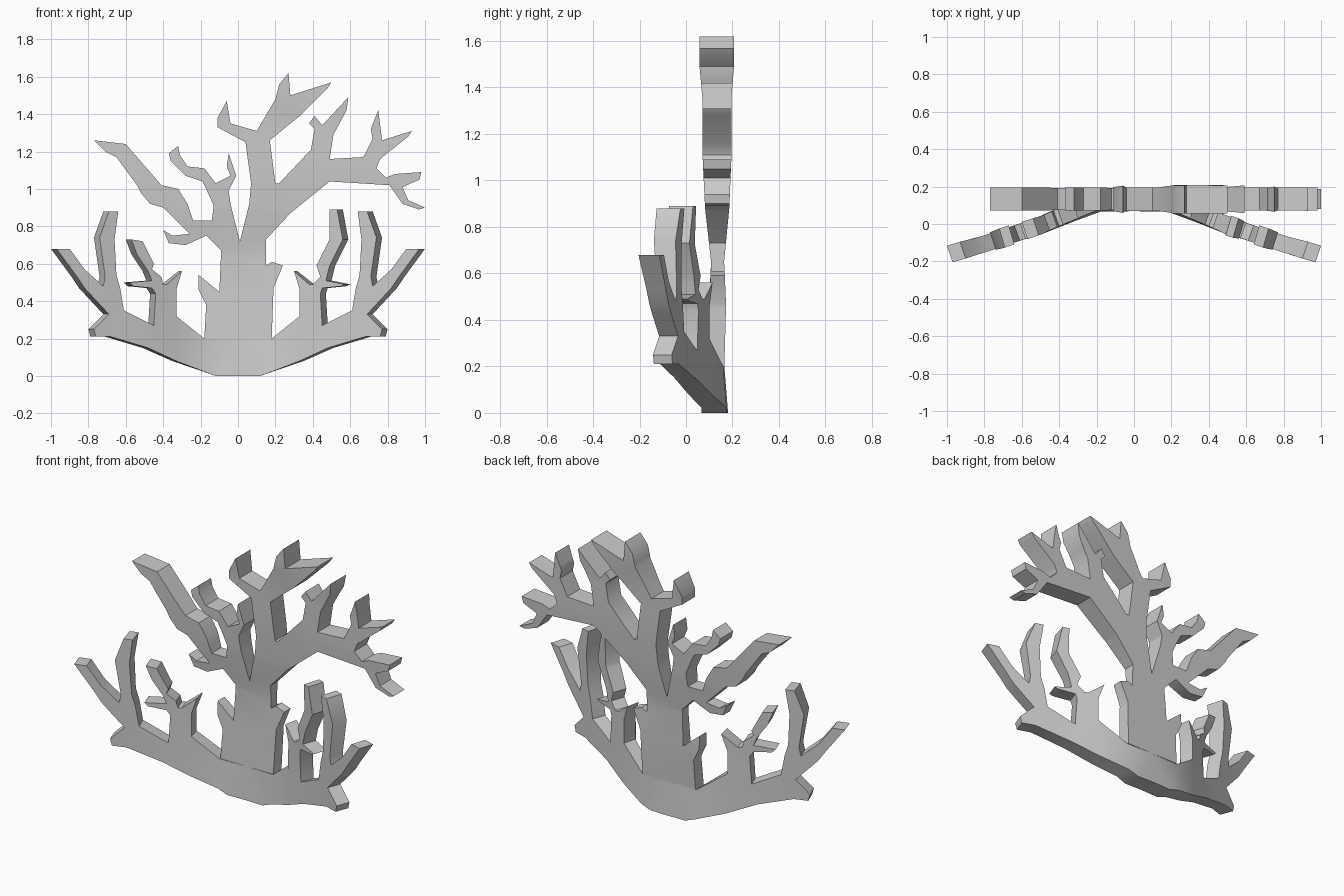
import bpy
import bmesh
from mathutils import Vector

if "Cube" in bpy.data.objects:
    bpy.data.objects.remove(bpy.data.objects["Cube"], do_unlink=True)

coral_grey = bpy.data.materials.new("coral_grey")
coral_grey.use_nodes = True
GREY = (0.6, 0.6, 0.6, 1)
coral_grey.diffuse_color = GREY
coral_grey.node_tree.nodes["Principled BSDF"].inputs["Base Color"].default_value = GREY


def ramp(table, value):
    """Piecewise linear interpolation through a short table of pairs."""
    for (a, low), (b, high) in zip(table, table[1:]):
        if value <= b:
            t = max(0, (value - a) / (b - a))
            return low + (high - low) * t
    return table[-1][1]


def mirrored(patch):
    return [(-x, z) for x, z in patch]


def build_slab(name, patches, cuts, place):
    """Weld flat outline patches (hundredths), cut them, then thicken them along a bent sheet."""
    bm = bmesh.new()
    for patch in patches:
        bm.faces.new([bm.verts.new((x / 100, 0, z / 100)) for x, z in patch])
    bmesh.ops.remove_doubles(bm, verts=bm.verts[:], dist=0.001)
    for point, normal in cuts:
        bmesh.ops.bisect_plane(bm, geom=bm.verts[:] + bm.edges[:] + bm.faces[:],
                               dist=0.0005, plane_co=point, plane_no=normal)
    bmesh.ops.recalc_face_normals(bm, faces=bm.faces[:])
    front = bm.verts[:]
    result = bmesh.ops.extrude_face_region(bm, geom=bm.faces[:], use_keep_orig=True)
    back = [item for item in result["geom"] if isinstance(item, bmesh.types.BMVert)]
    for verts, side in ((front, -1), (back, 1)):
        for vert in verts:
            vert.co = place(vert.co.x, vert.co.z, side)
    bmesh.ops.recalc_face_normals(bm, faces=bm.faces[:])
    mesh = bpy.data.meshes.new(name)
    bm.to_mesh(mesh)
    bm.free()
    mesh.materials.append(coral_grey)
    obj = bpy.data.objects.new(name, mesh)
    bpy.context.scene.collection.objects.link(obj)
    bpy.ops.object.select_all(action="DESELECT")
    obj.select_set(True)
    bpy.context.view_layer.objects.active = obj
    bpy.ops.object.shade_smooth_by_angle(angle=0.6)
    return obj


# Base fan: one half with its outer fork and inner stem, mirrored
fan_half = [
    (0, 0), (12, 0), (33, 8), (48, 15), (68, 21), (76, 21), (77, 25), (69, 33),
    (82, 47), (86, 53), (97, 68), (90, 68), (82, 57), (72, 48), (71, 53), (74, 74),
    (69, 88), (64, 88), (66, 73), (65, 54), (63, 47), (61, 35), (45, 27), (44, 44),
    (40, 49), (38, 49), (30, 56), (33, 46), (33, 32), (18, 20), (0, 20),
]

# Twigs on the inner stems differ: tall on the left, short on the right
tall_twig = [
    (44, 44), (45, 47), (55, 48), (57, 49), (47, 51), (49, 59), (56, 73), (53, 89),
    (49, 89), (49, 73), (42, 59), (44, 53), (40, 49),
]
short_twig = [
    (-44, 44), (-46, 47), (-56, 48), (-58, 50), (-46, 51), (-48, 56), (-54, 65),
    (-57, 73), (-51, 72), (-45, 60), (-46, 57), (-41, 53), (-40, 49),
]

# Depth of the fan: it sweeps forward towards its sides
FAN_DEPTH = [(0, 0.125), (0.18, 0.12), (0.33, 0.06), (0.48, -0.005),
             (0.6, -0.045), (0.78, -0.105), (0.97, -0.16)]
FAN_HALF = [(0, 0.056), (0.2, 0.04), (0.6, 0.042), (0.9, 0.052)]


def place_fan(x, z, side):
    half = ramp(FAN_HALF, z)
    lean = ramp([(0.15, 0), (0.4, 0.03)], abs(x)) * (1 if x > 0 else -1)
    shift = lean if side > 0 else 0
    return Vector((x + shift, ramp(FAN_DEPTH, abs(x)) + side * half, z))


fan_cuts = [((sign * x, 0, 0), (1, 0, 0)) for sign in (-1, 1) for x, _ in FAN_DEPTH[1:-1]]
build_slab("base_fan", [fan_half, mirrored(fan_half), tall_twig, short_twig],
           fan_cuts, place_fan)

# Trunk with a spur on each side
trunk = [
    (0, 20), (18, 20), (19, 47), (24, 59), (18, 61), (15, 59), (15, 73), (1, 72),
    (-9, 67), (-10, 45), (-21, 54), (-21, 46), (-17, 38), (-18, 20),
]

# Right-hand limb with its low twig, long arm and curled twigs
side_limb = [
    (1, 72), (-9, 67), (-17, 75), (-28, 70), (-37, 71), (-40, 78), (-35, 75), (-26, 76),
    (-31, 81), (-24, 83), (-14, 83), (-13, 91), (-4, 92),
]
long_arm = [
    (-24, 83), (-31, 81), (-40, 90), (-47, 92), (-52, 98), (-54, 102), (-65, 117),
    (-71, 120), (-77, 126), (-60, 124), (-41, 102), (-32, 100), (-27, 92),
]
curled_twigs = [
    (-4, 92), (-13, 91), (-17, 100), (-19, 104), (-28, 107), (-36, 115), (-37, 119),
    (-32, 123), (-31, 118), (-27, 112), (-18, 111), (-12, 103), (-4, 107), (-6, 112),
    (-5, 119), (-1, 107), (-5, 99),
]

# Main limb, its forked top and the spreading arm
main_limb = [
    (15, 73), (28, 87), (22, 103), (20, 103), (17, 126), (4, 125), (7, 103), (6, 92), (1, 72),
]
forked_top = [
    (17, 126), (4, 125), (-11, 133), (-11, 138), (-6, 147), (-4, 135), (10, 131),
    (20, 148), (22, 156), (27, 162), (28, 150), (50, 157), (48, 154), (33, 139),
]
spreading_arm = [
    (28, 87), (22, 103), (39, 121), (41, 132), (38, 135), (41, 139), (45, 134), (59, 149),
    (58, 142), (51, 129), (49, 116), (67, 117), (74, 111), (81, 102), (49, 104),
]
arm_twigs = [
    (74, 111), (67, 117), (72, 127), (71, 132), (75, 142), (77, 126), (93, 131), (91, 128),
    (76, 116),
]
drooping_twigs = [
    (81, 102), (74, 111), (79, 106), (84, 108), (98, 109), (97, 105), (88, 101),
    (91, 94), (100, 90), (97, 89), (88, 92),
]

CROWN_DEPTH = [(0.2, 0.125), (0.5, 0.137), (0.9, 0.134), (1.6, 0.132)]
CROWN_HALF = [(0.2, 0.04), (0.45, 0.037), (0.65, 0.028), (0.88, 0.052),
              (1.1, 0.062), (1.35, 0.062), (1.5, 0.075)]


def place_crown(x, z, side):
    return Vector((x, ramp(CROWN_DEPTH, z) + side * ramp(CROWN_HALF, z), z))


crown_cuts = [((0, 0, z), (0, 0, 1)) for z, _ in CROWN_HALF[1:]]
build_slab("trunk_and_crown",
           [trunk, side_limb, long_arm, curled_twigs, main_limb, forked_top,
            spreading_arm, arm_twigs, drooping_twigs],
           crown_cuts, place_crown)
